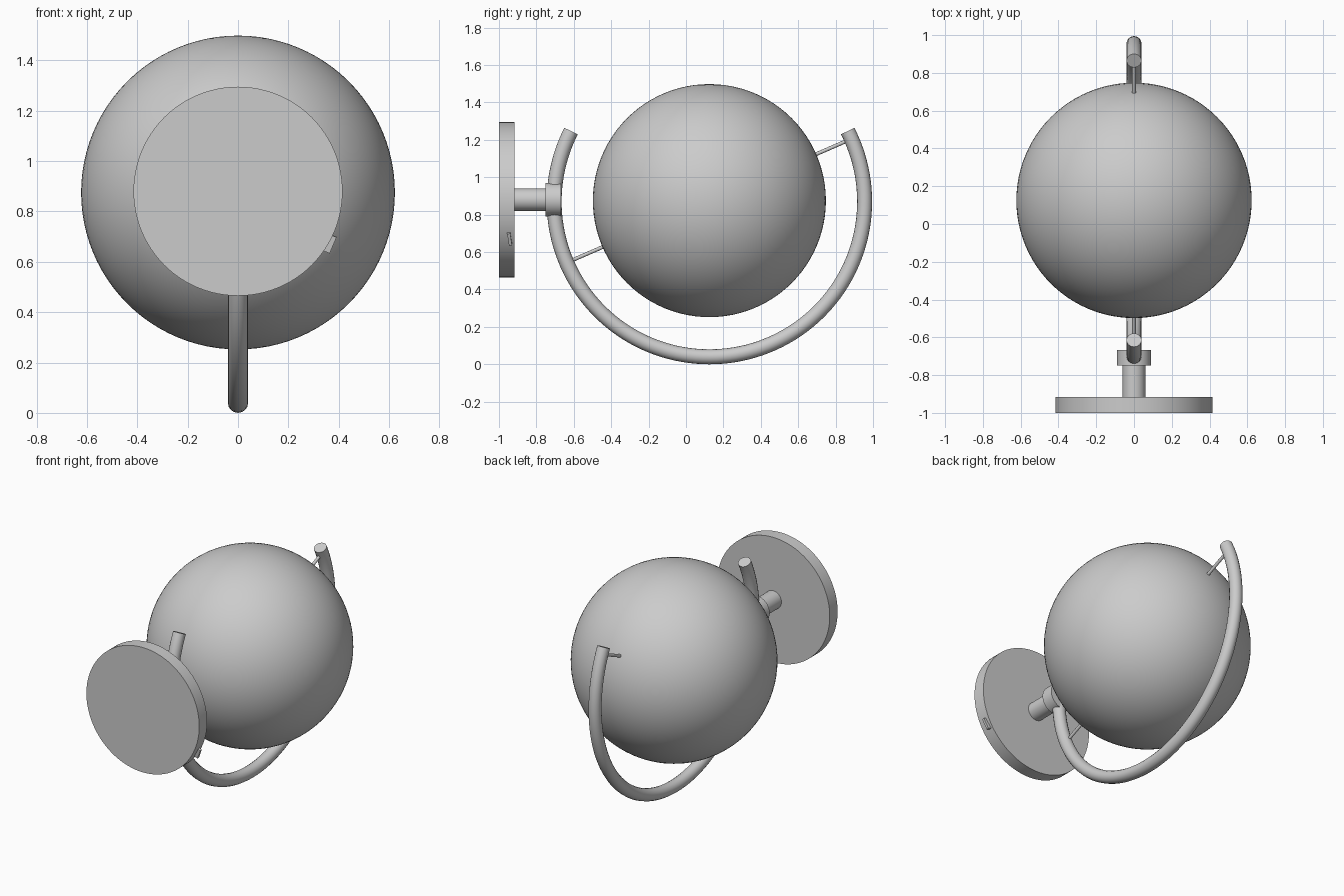
import bpy
from math import sin, cos, radians
from mathutils import Vector

if "Cube" in bpy.data.objects:
    bpy.data.objects.remove(bpy.data.objects["Cube"], do_unlink=True)

GREY = (0.6, 0.6, 0.6, 1)
grey = bpy.data.materials.new("light_grey")
grey.use_nodes = True
grey.diffuse_color = GREY
grey.node_tree.nodes["Principled BSDF"].inputs["Base Color"].default_value = GREY

CENTRE = Vector((0, 0.125, 0.875))
ARM_RADIUS = 0.83


def finish(obj, name):
    obj.name = name
    obj.data.materials.clear()
    obj.data.materials.append(grey)
    bpy.ops.object.select_all(action='DESELECT')
    obj.select_set(True)
    bpy.context.view_layer.objects.active = obj
    bpy.ops.object.shade_smooth_by_angle(angle=radians(35))
    return obj


def rod(name, start, end, radius, sides=48):
    """Cylinder between two points."""
    start, end = Vector(start), Vector(end)
    axis = end - start
    bpy.ops.mesh.primitive_cylinder_add(
        vertices=sides, radius=radius, depth=axis.length,
        location=(start + end) / 2,
        rotation=axis.to_track_quat('Z', 'Y').to_euler())
    return finish(bpy.context.object, name)


def around(angle, radius):
    """Point in the side plane, at an angle above the +y direction."""
    a = radians(angle)
    return CENTRE + Vector((0, cos(a), sin(a))) * radius


# Globe
bpy.ops.mesh.primitive_uv_sphere_add(segments=96, ring_count=48, radius=0.623,
                                     location=CENTRE)
finish(bpy.context.object, "globe")

# Curved arm: an open ring of round tube with flat ends
curve = bpy.data.curves.new("curved_arm", 'CURVE')
curve.dimensions = '3D'
curve.bevel_depth = 0.04
curve.bevel_resolution = 6
curve.use_fill_caps = True
spline = curve.splines.new('POLY')
STEPS = 96
spline.points.add(STEPS)
for i, point in enumerate(spline.points):
    point.co = (*around(-207 + 234 * i / STEPS, ARM_RADIUS), 1)
arm = bpy.data.objects.new("curved_arm", curve)
bpy.context.collection.objects.link(arm)
arm.location.z = -0.005
bpy.ops.object.select_all(action='DESELECT')
arm.select_set(True)
bpy.context.view_layer.objects.active = arm
bpy.ops.object.convert(target='MESH')
finish(bpy.context.object, "curved_arm")

# Tilted axle pins between the arm and the globe
for name, angle in (("upper_pin", 23.5), ("lower_pin", 203.5)):
    rod(name, around(angle, 0.6), around(angle, ARM_RADIUS), 0.01, 16)

# Wall mount
rod("wall_plate", (0, -1, 0.88), (0, -0.917, 0.88), 0.415, 96)
rod("mount_stem", (0, -0.925, 0.88), (0, -0.74, 0.88), 0.06)
rod("arm_collar", (0, -0.75, 0.88), (0, -0.668, 0.88), 0.09)

# Rocker switch on the rim of the plate, its lower end standing out
bpy.ops.mesh.primitive_cube_add(size=1, location=(0.366, -0.943, 0.671),
                                rotation=(radians(8), radians(23), 0))
switch = bpy.context.object
switch.scale = (0.026, 0.016, 0.07)
finish(switch, "rocker_switch")
